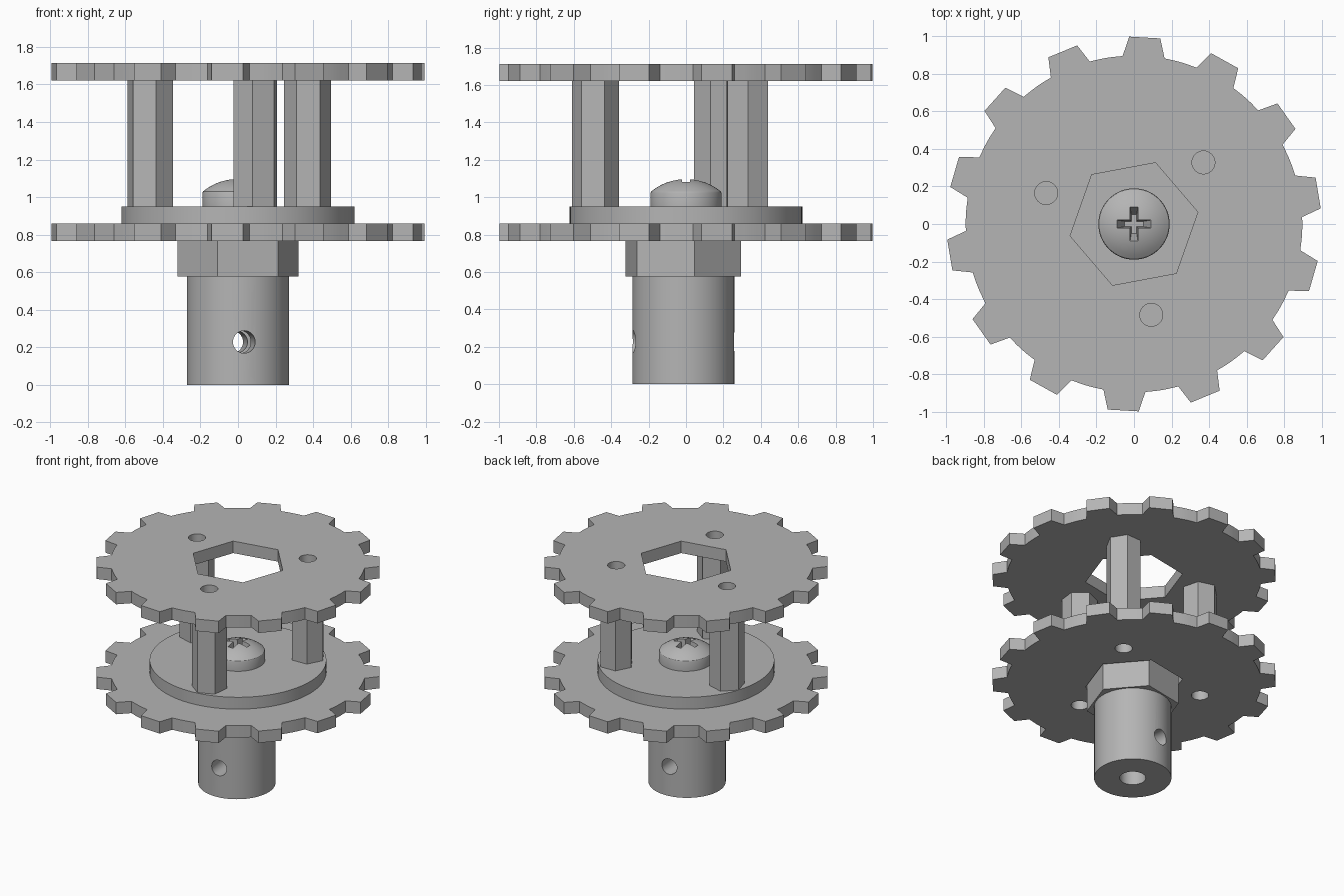
import bpy, bmesh
from math import cos, sin, radians, pi
from mathutils import Matrix

cube = bpy.data.objects.get("Cube")
if cube:
    bpy.data.objects.remove(cube, do_unlink=True)

# Single grey metal
metal = bpy.data.materials.new("grey metal")
metal.use_nodes = True
grey = (0.46, 0.46, 0.46, 1)
metal.diffuse_color = grey
metal.node_tree.nodes["Principled BSDF"].inputs["Base Color"].default_value = grey


def make_object(name, bm):
    bmesh.ops.recalc_face_normals(bm, faces=bm.faces)
    mesh = bpy.data.meshes.new(name)
    bm.to_mesh(mesh)
    bm.free()
    mesh.materials.append(metal)
    obj = bpy.data.objects.new(name, mesh)
    bpy.context.collection.objects.link(obj)
    return obj


def extrude_profile(name, points, z0, z1):
    bm = bmesh.new()
    face = bm.faces.new([bm.verts.new((x, y, z0)) for x, y in points])
    top = bmesh.ops.extrude_face_region(bm, geom=[face])["geom"]
    verts = [v for v in top if isinstance(v, bmesh.types.BMVert)]
    bmesh.ops.translate(bm, verts=verts, vec=(0, 0, z1 - z0))
    return make_object(name, bm)


def prism(name, center, radius, z0, z1, sides=64, turn=0):
    ring = [radians(turn) + 2 * pi * i / sides for i in range(sides)]
    points = [(center[0] + radius * cos(a), center[1] + radius * sin(a)) for a in ring]
    return extrude_profile(name, points, z0, z1)


def cut(obj, cutter):
    cutter.hide_render = True
    mod = obj.modifiers.new("cut", 'BOOLEAN')
    mod.operation = 'DIFFERENCE'
    mod.solver = 'EXACT'
    mod.object = cutter
    bpy.context.view_layer.objects.active = obj
    bpy.ops.object.modifier_apply(modifier=mod.name)
    bpy.data.objects.remove(cutter, do_unlink=True)


def smooth(obj):
    bpy.ops.object.select_all(action='DESELECT')
    obj.select_set(True)
    bpy.context.view_layer.objects.active = obj
    bpy.ops.object.shade_smooth_by_angle(angle=radians(30))


# Post centres with the turn of each hexagon
POSTS = [((0.37, 0.328), 2), ((-0.468, 0.165), 44.3), ((0.092, -0.484), 23)]
HOLE = 0.061
HEX_TURN = 10.6
TEETH = 14


def sprocket(name, z0, z1):
    points = []
    step = 2 * pi / TEETH
    root, tip, half_root, half_tip = 0.89, 0.995, 0.112, 0.083
    for i in range(TEETH):
        a = radians(86.7) + i * step
        for r, t in ((root, -half_root), (tip, -half_tip), (tip, half_tip), (root, half_root)):
            points.append((r * cos(a) - t * sin(a), r * sin(a) + t * cos(a)))
        # Rounded root between teeth
        for k in (-0.08, 0, 0.08):
            b = a + step * (0.5 + k)
            points.append((0.897 * cos(b), 0.897 * sin(b)))
    obj = extrude_profile(name, points, z0, z1)
    cut(obj, prism("hex_cutter", (0, 0), 0.346, z0 - 0.1, z1 + 0.1, 6, HEX_TURN))
    for center, _ in POSTS:
        cut(obj, prism("hole_cutter", center, HOLE, z0 - 0.1, z1 + 0.1, 32))
    smooth(obj)


sprocket("lower_sprocket", 0.766, 0.858)
sprocket("upper_sprocket", 1.62, 1.713)

# Round flange resting on the lower sprocket
flange = prism("flange", (0, 0), 0.622, 0.858, 0.95, 96)
for center, _ in POSTS:
    cut(flange, prism("hole_cutter", center, HOLE, 0.7, 1.1, 32))
smooth(flange)

# Hexagonal standoff posts, tapped at both ends
for i, (center, turn) in enumerate(POSTS):
    post = prism(f"post_{i + 1}", center, 0.126, 0.95, 1.62, 6, turn)
    cut(post, prism("hole_cutter", center, HOLE, 0.8, 1.2, 32))
    cut(post, prism("hole_cutter", center, HOLE, 1.37, 1.8, 32))
    smooth(post)

# Hub: round shaft with a bore and a cross hole, below a hexagonal boss
HUB = (0, -0.014)
shaft = prism("hub_shaft", HUB, 0.272, 0, 0.576, 72)
cut(shaft, prism("bore_cutter", HUB, 0.092, -0.2, 0.5, 40))
pin = prism("pin_cutter", (0, 0), 0.06, -0.6, 0.6, 32)
pin.data.transform(Matrix.Translation((0, HUB[1], 0.228))
                   @ Matrix.Rotation(radians(7), 4, 'Z')
                   @ Matrix.Rotation(radians(90), 4, 'X'))
cut(shaft, pin)
smooth(shaft)
prism("hub_hexagon", HUB, 0.327, 0.576, 0.858, 6, HEX_TURN)

# Domed screw head, spun from its profile
bm = bmesh.new()
R, DOME = 0.293, 1.097
profile = [(0, 0.95), (0.19, 0.95), (0.19, 1.02)]
for i in range(9):
    a = radians(39.5) * (1 - i / 8)
    profile.append((R * sin(a) if i < 8 else 0, DOME - R + R * cos(a)))
verts = [bm.verts.new((r, 0, z)) for r, z in profile]
edges = [bm.edges.new(pair) for pair in zip(verts, verts[1:])]
bmesh.ops.spin(bm, geom=verts + edges, cent=(0, 0, 0), axis=(0, 0, 1),
               angle=2 * pi, steps=64, use_duplicate=False)
bmesh.ops.remove_doubles(bm, verts=bm.verts, dist=0.0005)
screw = make_object("screw_head", bm)

# Tapered cross recess
for turn in (0, 90):
    bm = bmesh.new()
    bmesh.ops.create_cube(bm, size=2)
    for v in bm.verts:
        low = v.co.z < 0
        v.co.x *= 0.05 if low else 0.102
        v.co.y *= 0.014 if low else 0.023
        v.co.z = 0.98 if low else 1.11
    bmesh.ops.rotate(bm, verts=bm.verts, matrix=Matrix.Rotation(radians(turn), 3, 'Z'))
    cut(screw, make_object("slot_cutter", bm))
smooth(screw)
